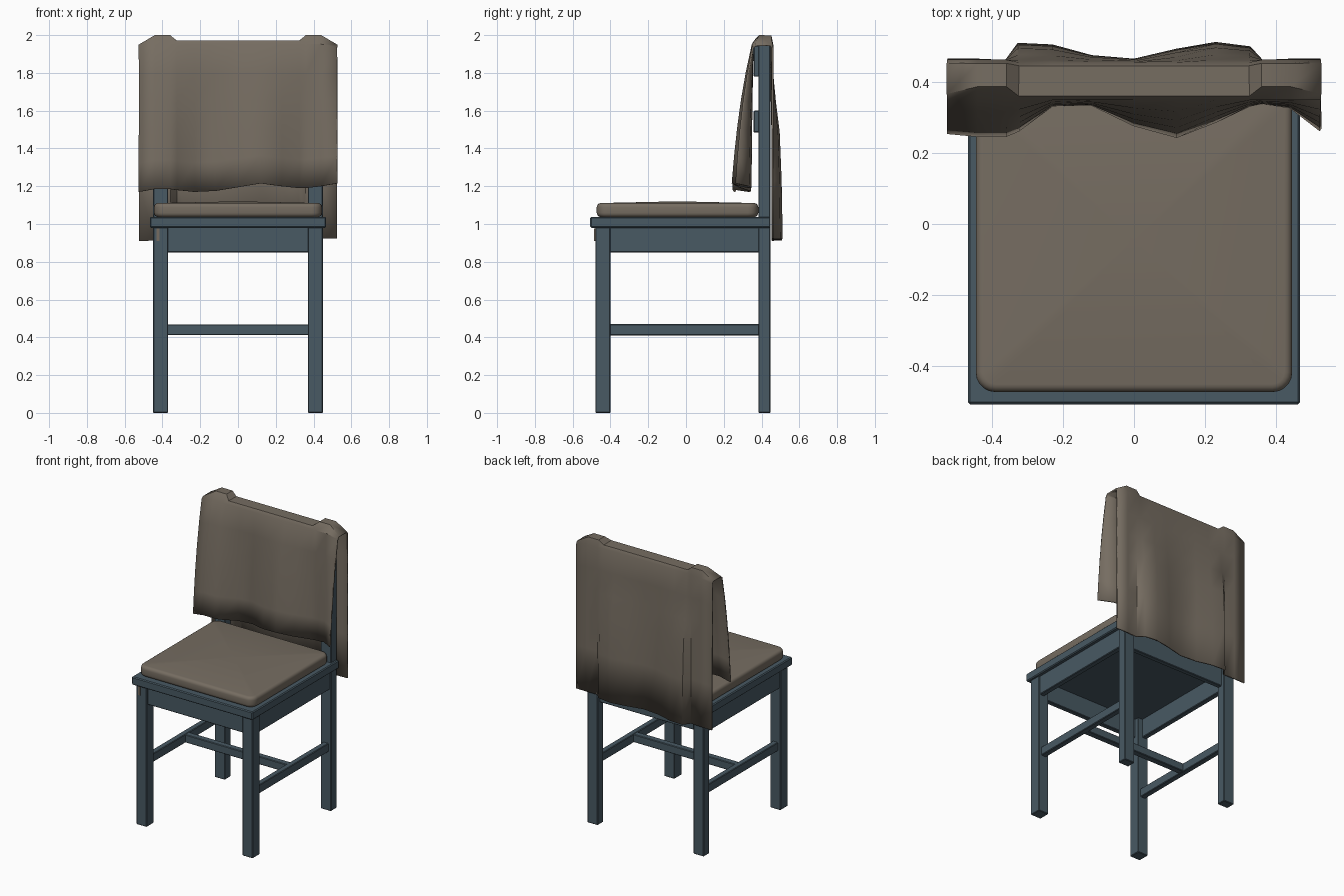
import bpy, bmesh

if "Cube" in bpy.data.objects:
    bpy.data.objects.remove(bpy.data.objects["Cube"])

def material(name, col):
    m = bpy.data.materials.new(name)
    m.diffuse_color = (*col, 1)
    m.use_nodes = True
    m.node_tree.nodes["Principled BSDF"].inputs["Base Color"].default_value = m.diffuse_color
    return m

WOOD = material("painted_wood", (0.065, 0.10, 0.125))
FABRIC = material("fabric", (0.18, 0.152, 0.12))

def finish(name, bm, mat):
    bmesh.ops.recalc_face_normals(bm, faces=bm.faces)
    me = bpy.data.meshes.new(name)
    bm.to_mesh(me)
    bm.free()
    ob = bpy.data.objects.new(name, me)
    bpy.context.collection.objects.link(ob)
    me.materials.append(mat)
    return ob

def smooth(ob, angle):
    bpy.ops.object.select_all(action='DESELECT')
    ob.select_set(True)
    bpy.context.view_layer.objects.active = ob
    bpy.ops.object.shade_smooth_by_angle(angle=angle)

def box(name, x, y, z, mat=WOOD, bevel=0.004):
    bm = bmesh.new()
    bmesh.ops.create_cube(bm, size=1)
    for v in bm.verts:
        v.co = [r[0] if c < 0 else r[1] for c, r in zip(v.co, (x, y, z))]
    if bevel:
        bmesh.ops.bevel(bm, geom=bm.edges[:], offset=bevel, segments=1, affect='EDGES')
    return finish(name, bm, mat)

def pair(name, x0, x1, y, z, **kw):
    box(name + "_right", (x0, x1), y, z, **kw)
    box(name + "_left", (-x1, -x0), y, z, **kw)

# legs, side aprons and side stretchers
pair("front_leg", 0.37, 0.45, (-0.48, -0.40), (0, 0.985))
pair("back_post", 0.37, 0.45, (0.383, 0.447), (0, 1.96))
pair("side_apron", 0.405, 0.442, (-0.41, 0.41), (0.85, 0.985))
pair("side_stretcher", 0.39, 0.43, (-0.41, 0.41), (0.41, 0.47))
# cross members
box("cross_stretcher", (-0.395, 0.395), (-0.025, 0.02), (0.412, 0.468))
box("front_apron", (-0.375, 0.375), (-0.465, -0.43), (0.85, 0.985))
box("back_apron", (-0.375, 0.375), (0.385, 0.42), (0.85, 0.985))
box("seat", (-0.467, 0.467), (-0.507, 0.447), (0.98, 1.037), bevel=0.006)
box("top_rail", (-0.44, 0.44), (0.358, 0.40), (1.78, 1.945))
box("middle_slat", (-0.44, 0.44), (0.358, 0.40), (1.485, 1.60))
# cushion tie end
box("cushion_tie", (-0.432, -0.416), (-0.487, -0.477), (0.91, 0.975), mat=FABRIC, bevel=0)

# cushion: rounded corners, soft edges, slight crown
bm = bmesh.new()
bmesh.ops.create_cube(bm, size=1)
for v in bm.verts:
    v.co = (v.co.x * 0.89, v.co.y * 0.855 - 0.045, 1.074 + v.co.z * 0.074)
upright = [e for e in bm.edges if abs(e.verts[0].co.z - e.verts[1].co.z) > 0.01]
bmesh.ops.bevel(bm, geom=upright, offset=0.055, segments=5, profile=0.5, affect='EDGES')
rims = [e for e in bm.edges if abs(e.verts[0].co.z - e.verts[1].co.z) < 0.001]
bmesh.ops.bevel(bm, geom=rims, offset=0.022, segments=4, profile=0.5, affect='EDGES')
top = max(bm.faces, key=lambda f: f.calc_center_median().z)
crown = bmesh.ops.poke(bm, faces=[top])
for v in crown["verts"]:
    v.co.z += 0.009
smooth(finish("cushion", bm, FABRIC), 0.7)

# draped cloth: (x, top z, front top y, back top y, front hem y, z, back hem y)
COLS = [
    (-0.525, 1.945, 0.36, 0.457, 0.258, 1.17, 0.46),
    (-0.44, 1.995, 0.38, 0.457, 0.25, 1.185, 0.46),
    (-0.36, 1.995, 0.38, 0.457, 0.25, 1.185, 0.457),
    (-0.325, 1.967, 0.355, 0.45, 0.265, 1.18, 0.505),
    (-0.23, 1.967, 0.355, 0.45, 0.335, 1.17, 0.50),
    (-0.12, 1.967, 0.355, 0.45, 0.338, 1.175, 0.47),
    (0.0, 1.967, 0.355, 0.45, 0.28, 1.195, 0.46),
    (0.12, 1.967, 0.355, 0.45, 0.247, 1.215, 0.488),
    (0.23, 1.967, 0.355, 0.45, 0.29, 1.20, 0.507),
    (0.325, 1.967, 0.355, 0.45, 0.335, 1.19, 0.495),
    (0.36, 1.995, 0.38, 0.457, 0.342, 1.19, 0.457),
    (0.44, 1.995, 0.38, 0.457, 0.33, 1.20, 0.46),
    (0.525, 1.945, 0.36, 0.457, 0.265, 1.215, 0.46),
]
FRONT = [(1, 1), (0.8, 0.88), (0.6, 0.73), (0.4, 0.54), (0.2, 0.3), (0, 0)]
BACK = [(0, 0), (0.15, 0.12), (0.3, 0.38), (0.45, 0.72), (0.7, 0.9), (1, 1)]
bm = bmesh.new()
grid = []
for x, zt, yf, yb, hy, hz, by in COLS:
    bz = 0.917 + 0.012 * x
    ys = min(yf, 0.353)           # front shoulder
    zs = min(zt - 0.012, 1.95)
    pts = [(ys + (hy - ys) * s, zs + (hz - zs) * t) for t, s in FRONT]
    pts += [(yf + 0.008, zt), (yb - 0.008, zt)]
    pts += [(yb + (by - yb) * s, zs + (bz - zs) * t) for t, s in BACK]
    grid.append([bm.verts.new((x, y, z)) for y, z in pts])
for a, b in zip(grid, grid[1:]):
    for j in range(len(a) - 1):
        bm.faces.new((a[j], b[j], b[j + 1], a[j + 1]))
cloth = finish("draped_cloth", bm, FABRIC)
smooth(cloth, 0.6)
mod = cloth.modifiers.new("thickness", 'SOLIDIFY')
mod.thickness = 0.01
mod.offset = 0
